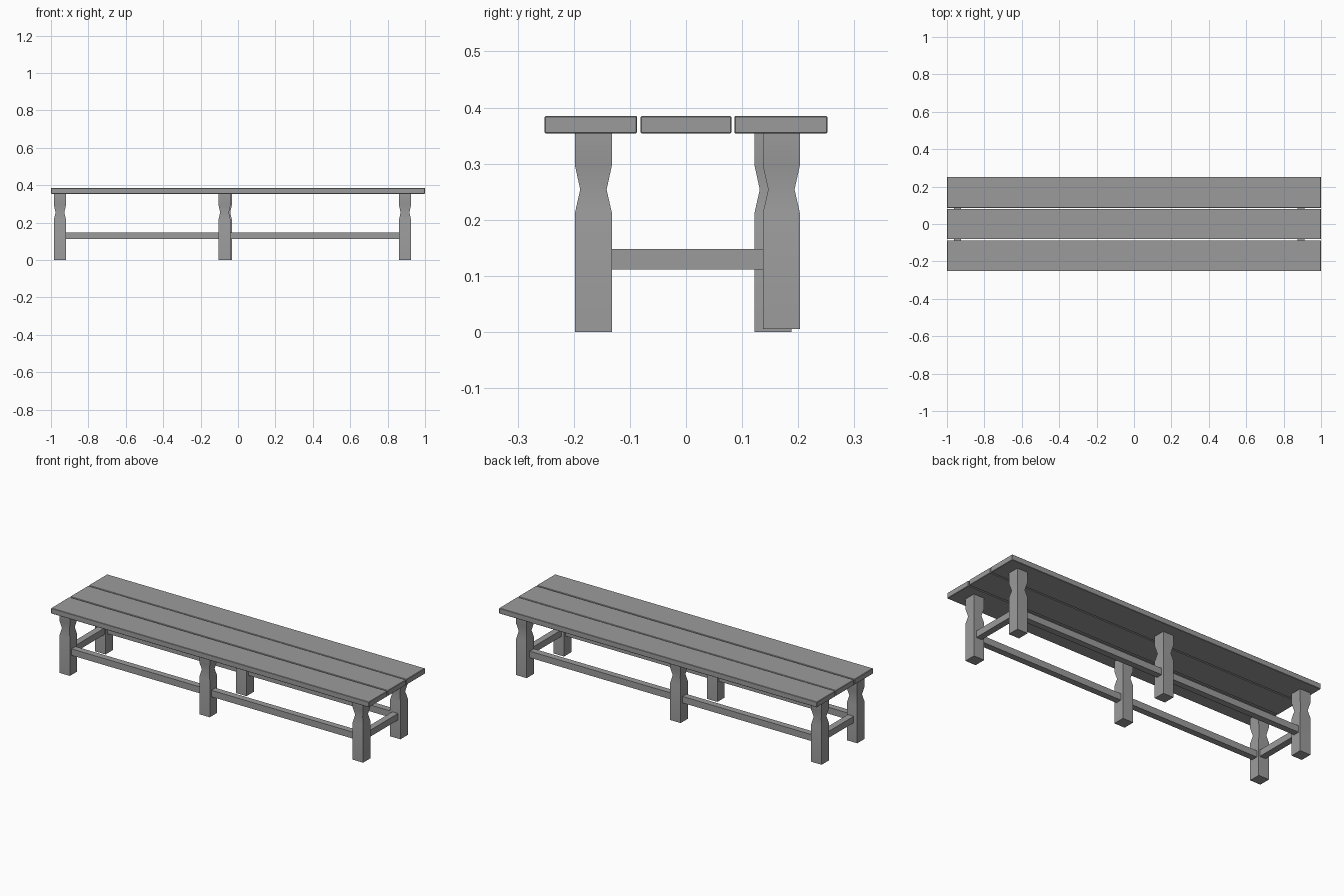
import bpy, bmesh, math

if "Cube" in bpy.data.objects:
    bpy.data.objects.remove(bpy.data.objects["Cube"])

wood = bpy.data.materials.new("dark_grey")
wood.diffuse_color = (.33, .33, .33, 1)
wood.use_nodes = True
wood.node_tree.nodes["Principled BSDF"].inputs["Base Color"].default_value = wood.diffuse_color


def finish(name, bm):
    bmesh.ops.recalc_face_normals(bm, faces=bm.faces)
    mesh = bpy.data.meshes.new(name)
    bm.to_mesh(mesh)
    bm.free()
    mesh.materials.append(wood)
    obj = bpy.data.objects.new(name, mesh)
    bpy.context.collection.objects.link(obj)
    return obj


def box(name, x, y, z, bevel=0):
    bm = bmesh.new()
    bmesh.ops.create_cube(bm, size=1)
    for v in bm.verts:
        for i, (lo, hi) in enumerate((x, y, z)):
            v.co[i] = (lo + hi) / 2 + v.co[i] * (hi - lo)
    obj = finish(name, bm)
    if bevel:
        mod = obj.modifiers.new("edge_chamfer", 'BEVEL')
        mod.width = bevel
        mod.segments = 1
    return obj


# Square leg section: (height, half width), pinched at the waist
LEG = [(0, .033), (.212, .033), (.254, .0235), (.297, .033), (.354, .033)]


def leg(name, x, y, lift=0):
    bm = bmesh.new()
    rings = []
    for z, r in LEG:
        z = z if z > .35 else z + (lift if z == 0 else 0)
        rings.append([bm.verts.new((x + sx * r, y + sy * r, z))
                      for sx, sy in ((-1, -1), (1, -1), (1, 1), (-1, 1))])
    for a, b in zip(rings, rings[1:]):
        for i in range(4):
            j = (i + 1) % 4
            bm.faces.new((a[i], a[j], b[j], b[i]))
    bm.faces.new(rings[0])
    bm.faces.new(rings[-1])
    obj = finish(name, bm)
    # Soft waist, crisp corners
    bpy.ops.object.select_all(action='DESELECT')
    obj.select_set(True)
    bpy.context.view_layer.objects.active = obj
    bpy.ops.object.shade_smooth_by_angle(angle=math.radians(35))
    return obj


# Three seat planks
for name, y in (("front_plank", (-.252, -.087)), ("middle_plank", (-.081, .081)),
                ("back_plank", (.086, .252))):
    box(name, (-1, 1), y, (.354, .385), .002)

# Six legs (the back right one sits slightly off line)
XL, XM, XR = -.952, -.072, .893
leg("front_left_leg", XL, -.165)
leg("front_middle_leg", XM, -.165)
leg("front_right_leg", XR, -.165)
leg("back_left_leg", XL, .155)
leg("back_middle_leg", XM + .007, .155)
leg("back_right_leg", XR, .170, .005)

# Stretcher rails, two spans on each long side and one across each end
RZ, H = (.111, .148), .018
for side, y in (("front", -.165), ("back", .158)):
    box(side + "_left_rail", (XL + .03, XM - .03), (y - H, y + H), RZ)
    box(side + "_right_rail", (XM + .03, XR - .03), (y - H, y + H), RZ)
box("left_end_rail", (-.963, -.926), (-.134, .124), RZ)
box("right_end_rail", (XR - H, XR + H), (-.134, .139), RZ)
